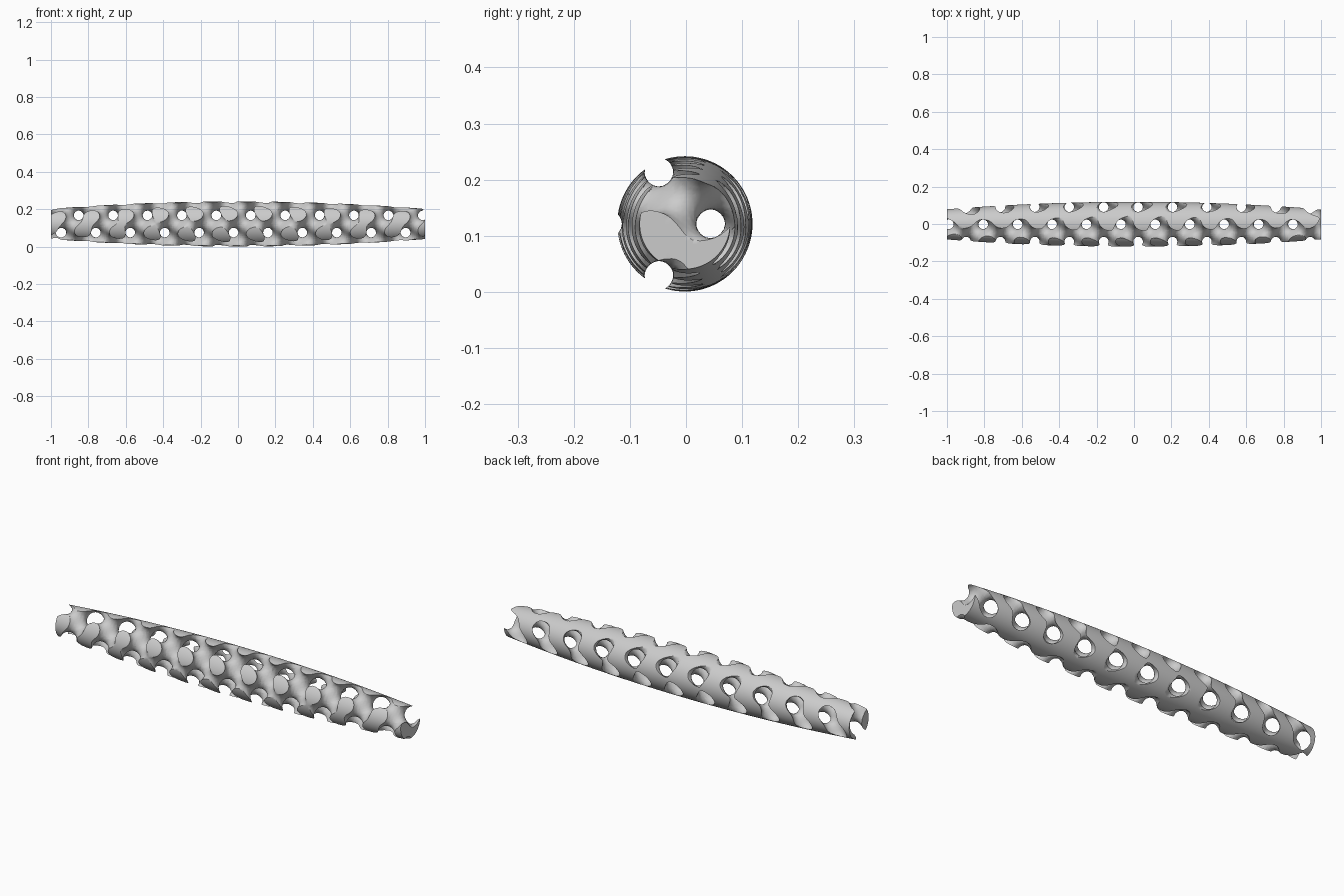
import bpy, bmesh
from math import sin, cos, pi, sqrt
from itertools import permutations

if "Cube" in bpy.data.objects:
    bpy.data.objects.remove(bpy.data.objects["Cube"])

PERIOD = 0.184           # lattice cell size
X0 = 0.068               # lattice phase along the length
LEVEL = -0.13            # iso level: slightly under half solid
AXIS_Y, AXIS_Z = -0.002, 0.1212
R_MID, R_DROP = 0.1206, 0.040   # barrel radius and its drop at the ends
NX, NS = 170, 22         # grid steps along / across


def lattice(x, y, z):
    k = 2 * pi / PERIOD
    a, b, c = k * (x - X0), k * y, k * z
    return sin(a) * cos(b) + sin(b) * cos(c) + sin(c) * cos(a) - LEVEL


def grid_point(i, j, k):
    # square section mapped to a disc, scaled to the barrel profile
    x = -1 + 2 * i / NX
    u, v = -1 + 2 * j / NS, -1 + 2 * k / NS
    r = R_MID - R_DROP * x * x
    return x, r * u * sqrt(1 - v * v / 2), r * v * sqrt(1 - u * u / 2)


points, values = {}, {}
for i in range(NX + 1):
    for j in range(NS + 1):
        for k in range(NS + 1):
            p = grid_point(i, j, k)
            points[i, j, k] = p
            values[i, j, k] = lattice(*p)

bm = bmesh.new()
cache = {}


def vert(a, b):
    # grid corner (a == b) or the surface crossing on edge a-b
    key = (a, b) if a <= b else (b, a)
    if key not in cache:
        p, q = points[key[0]], points[key[1]]
        t = 0.0
        if a != b:
            va, vb = values[key[0]], values[key[1]]
            t = va / (va - vb)
        x, y, z = (m + (n - m) * t for m, n in zip(p, q))
        cache[key] = bm.verts.new((x, y + AXIS_Y, z + AXIS_Z))
    return cache[key]


def add(loop):
    if len(loop) >= 3 and not bm.faces.get(loop):
        bm.faces.new(loop)


def lattice_faces(tet):
    # surface where it crosses one tetrahedron
    ins = [p for p in tet if values[p] < 0]
    outs = [p for p in tet if values[p] >= 0]
    if len(ins) == 2 and len(outs) == 2:
        (a, b), (c, d) = ins, outs
        add([vert(a, c), vert(a, d), vert(b, d), vert(b, c)])
    elif len(ins) == 1:
        add([vert(ins[0], o) for o in outs])
    elif len(outs) == 1:
        add([vert(p, outs[0]) for p in ins])


LIMITS = (NX, NS, NS)


def cap_faces(tet):
    # solid part of each tetrahedron side lying on the barrel boundary
    for skip in range(4):
        tri = [p for n, p in enumerate(tet) if n != skip]
        if not any(tri[0][d] == tri[1][d] == tri[2][d] and tri[0][d] in (0, LIMITS[d])
                   for d in range(3)):
            continue
        loop = []
        for a, b in zip(tri, tri[1:] + tri[:1]):
            if values[a] < 0:
                loop.append(vert(a, a))
            if (values[a] < 0) != (values[b] < 0):
                loop.append(vert(a, b))
        add(loop)


# six tetrahedra per grid cell
paths = []
for order in permutations(range(3)):
    step, path = [0, 0, 0], [(0, 0, 0)]
    for d in order:
        step[d] = 1
        path.append(tuple(step))
    paths.append(path)

for i in range(NX):
    for j in range(NS):
        for k in range(NS):
            signs = {values[i + a, j + b, k + c] < 0
                     for a in (0, 1) for b in (0, 1) for c in (0, 1)}
            border = i in (0, NX - 1) or j in (0, NS - 1) or k in (0, NS - 1)
            if len(signs) == 1 and not (border and True in signs):
                continue
            for path in paths:
                tet = [(i + a, j + b, k + c) for a, b, c in path]
                lattice_faces(tet)
                if border:
                    cap_faces(tet)

# tidy slivers and orient the skin outward
bmesh.ops.remove_doubles(bm, verts=bm.verts[:], dist=0.0012)
bmesh.ops.recalc_face_normals(bm, faces=bm.faces[:])

mesh = bpy.data.meshes.new("lattice_strut")
bm.to_mesh(mesh)
bm.free()
strut = bpy.data.objects.new("lattice_strut", mesh)
bpy.context.collection.objects.link(strut)
bpy.context.view_layer.objects.active = strut
strut.select_set(True)
bpy.ops.object.shade_smooth_by_angle(angle=0.7)
